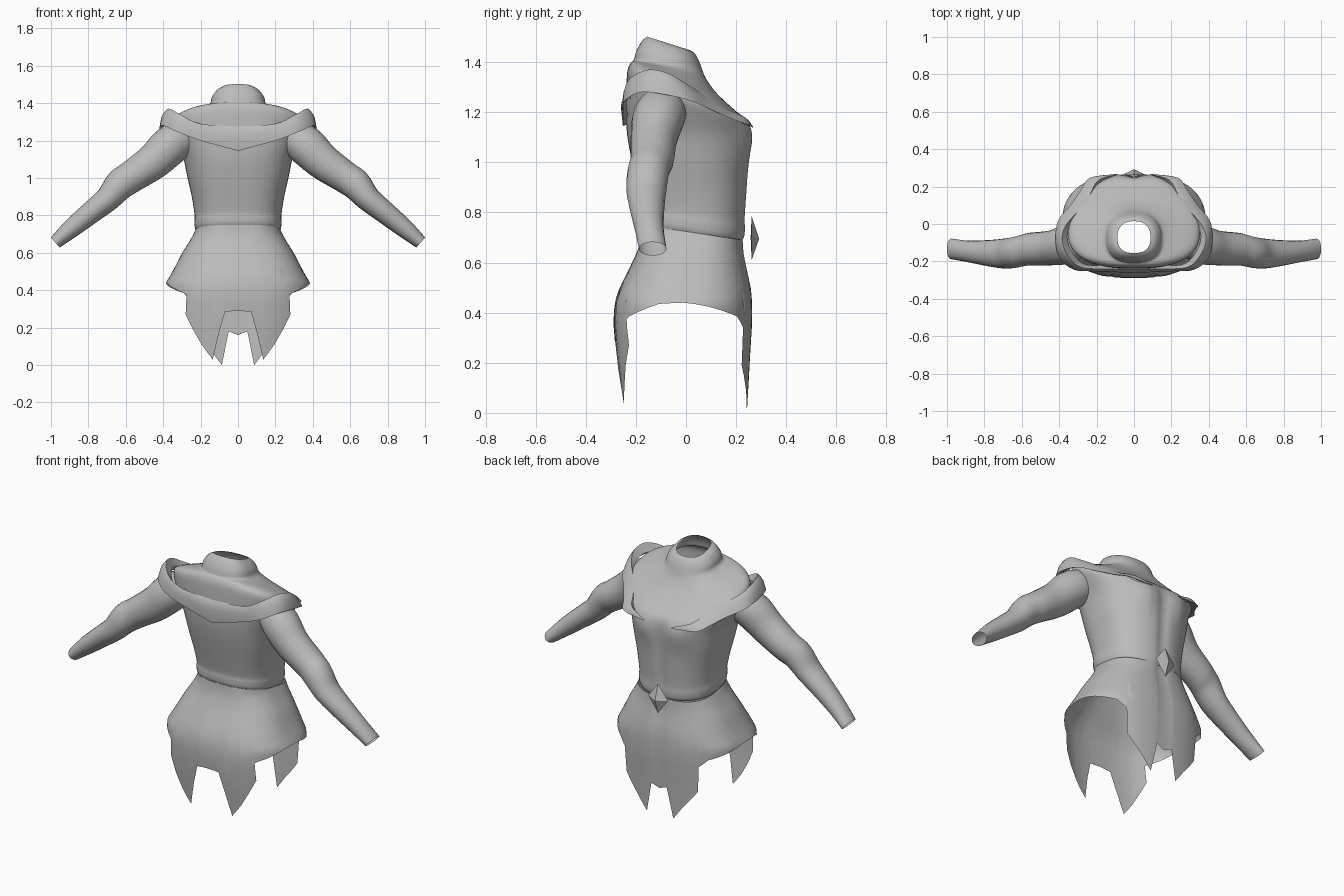
import bpy
import math
from mathutils import Vector

if "Cube" in bpy.data.objects:
    bpy.data.objects.remove(bpy.data.objects["Cube"])

cloth = bpy.data.materials.new("grey_cloth")
cloth.use_nodes = True
GREY = (0.5, 0.5, 0.5, 1)
cloth.diffuse_color = GREY
cloth.node_tree.nodes["Principled BSDF"].inputs["Base Color"].default_value = GREY


def make(name, verts, faces, smooth=True):
    mesh = bpy.data.meshes.new(name)
    mesh.from_pydata([tuple(v) for v in verts], [], faces)
    mesh.materials.append(cloth)
    obj = bpy.data.objects.new(name, mesh)
    bpy.context.scene.collection.objects.link(obj)
    bpy.ops.object.select_all(action='DESELECT')
    obj.select_set(True)
    bpy.context.view_layer.objects.active = obj
    if smooth:
        bpy.ops.object.shade_smooth_by_angle(angle=math.radians(50))
    return obj


def loft(name, rows, closed):
    """Skin a list of equally long point rows."""
    n = len(rows[0])
    faces = []
    for r in range(len(rows) - 1):
        for c in range(n if closed else n - 1):
            d = (c + 1) % n
            faces.append((r * n + c, r * n + d, (r + 1) * n + d, (r + 1) * n + c))
    return make(name, [p for row in rows for p in row], faces)


def mirror(obj):
    mod = obj.modifiers.new("mirror", 'MIRROR')
    mod.use_clip = True


def smooth_path(points, steps):
    """Catmull-Rom resampling of tuples of any length."""
    pts = [Vector(p) for p in points]
    pts = [2 * pts[0] - pts[1]] + pts + [2 * pts[-1] - pts[-2]]
    out = []
    for a, b, c, d in zip(pts, pts[1:], pts[2:], pts[3:]):
        for k in range(steps):
            t = k / steps
            out.append(0.5 * (2 * b + (c - a) * t + (2 * a - 5 * b + 4 * c - d) * t * t
                              + (3 * b - a - 3 * c + d) * t ** 3))
    return out + [pts[-2]]


def lookup(table, x):
    """Linear interpolation in rows sorted by their first value."""
    if x <= table[0][0]:
        return table[0][1:]
    for lo, hi in zip(table, table[1:]):
        if x <= hi[0]:
            f = (x - lo[0]) / (hi[0] - lo[0])
            return tuple(p + (q - p) * f for p, q in zip(lo[1:], hi[1:]))
    return table[-1][1:]


SQUARE = 2.6   # roundness of the body cross-section
HIP = 0.385


def section(t, width, back, front, front_power=SQUARE):
    """Point on the half body outline; t runs from centre back to centre front."""
    s, c = max(math.sin(t), 0), -math.cos(t)
    power = front_power if c > 0 else SQUARE
    x = width * s ** (2 / power)
    side = math.copysign(abs(c) ** (2 / power), c)
    y = (front + back) / 2 + side * (front - back) / 2
    return x, y, side


def bump(x, z, cx, cz, rx, rz):
    return math.exp(-((x - cx) / rx) ** 2 - ((z - cz) / rz) ** 2)


# Ragged hem: distance of the cloth strip from the centre, where its end lands, height
back_hem = [(0, 0, .29), (.07, .07, .285), (.135, .14, .03), (.2, .2, .11), (.25, .282, .27),
            (.28, .252, .36), (.31, .29, .385), (.375, .375, .435)]
front_hem = [(0, 0, .16), (.05, .05, .18), (.09, .09, 0), (.15, .15, .08), (.225, .238, .19),
             (.25, .243, .34), (.3, .29, .385), (.375, .375, .425)]


def hem_angle(x):
    return math.asin(min(x / HIP, 1) ** (SQUARE / 2))


hem = [(hem_angle(a), hem_angle(b), z) for a, b, z in back_hem]
hem.append((math.pi / 2, math.pi / 2, .44))
hem += [(math.pi - hem_angle(a), math.pi - hem_angle(b), z) for a, b, z in reversed(front_hem)]
angles = sorted({round(a, 4) for a in [h[0] for h in hem] + [math.pi * k / 36 for k in range(37)]})

# Bodice: height, front tilt, half width, back, front
rings = [
    (1.475, -.027, .088, -.155, .015), (1.46, -.025, .117, -.175, .035),
    (1.425, -.02, .142, -.198, .052), (1.39, -.02, .152, -.208, .065),
    (1.37, -.035, .2, -.212, .08), (1.34, -.055, .285, -.222, .115),
    (1.305, -.06, .345, -.234, .155), (1.25, -.05, .352, -.238, .205),
    (1.19, -.02, .328, -.24, .24), (1.11, 0, .293, -.235, .252),
    (1.0, 0, .27, -.215, .25), (.9, 0, .247, -.193, .245), (.8, -.02, .232, -.176, .237),
    (.765, -.03, .233, -.176, .238), (.735, -.03, .231, -.175, .235),
    (.72, -.03, .226, -.17, .228)]
rows = []
for z, tilt, width, back, front in smooth_path(rings, 3):
    row = []
    for t in angles:
        x, y, side = section(t, width, back, front, 2.35)
        # Rounded bust with a seam between the halves
        if side > 0:
            y += 0.022 * bump(x, z, .12, 1.1, .08, .09) - 0.012 * bump(x, z, 0, .92, .03, .25)
        row.append((x, y, z + tilt * side))
    rows.append(row)
mirror(loft("bodice", rows, False))

# Skirt: height, half width, back, front
skirt_shape = [(0, .37, -.25, .245), (.2, .38, -.277, .255), (.36, .385, -.29, .265),
               (.44, .385, -.285, .265), (.5, .35, -.265, .26), (.6, .298, -.215, .238),
               (.66, .26, -.188, .228), (.72, .227, -.171, .228)]
rows = []
for k in range(15):
    f = k / 14
    row = []
    for a in angles:
        end, low = lookup(hem, a)
        t = a + (end - a) * f
        top = .72 - .03 * section(t, 1, -1, 1)[2]
        z = top + (low - top) * f
        x, y, side = section(t, *lookup(skirt_shape, z))
        if side > 0:
            y -= 0.012 * bump(x, z, 0, .5, .03, .35)
        row.append((x, y, z))
    rows.append(row)
mirror(loft("skirt", rows, False))

# Sleeves: centre x, y, z, then radius in depth and radius across
arm = [(.22, -.08, 1.23, .07, .07), (.34, -.105, 1.19, .105, .105), (.45, -.128, 1.09, .093, .097),
       (.565, -.135, 1.01, .087, .086), (.63, -.15, .965, .084, .083), (.695, -.158, .89, .08, .068),
       (.78, -.156, .82, .07, .06), (.885, -.147, .735, .058, .051), (.977, -.133, .655, .055, .036)]
path = smooth_path(arm, 4)
rows = []
for i, p in enumerate(path):
    ahead, behind = path[min(i + 1, len(path) - 1)], path[max(i - 1, 0)]
    run = Vector((ahead[0] - behind[0], 0, ahead[2] - behind[2])).normalized()
    across = Vector((-run.z, 0, run.x))
    depth = Vector((0, 1, 0))
    rows.append([Vector(p[:3]) + depth * p[3] * math.cos(a) + across * p[4] * math.sin(a)
                 for a in (math.tau * k / 20 for k in range(20))])
mirror(loft("sleeves", rows, True))

# Draped collar, centre back to front tip: rim point, then lower outer point
collar = [(0, -.24, 1.275, 0, -.252, 1.145), (.2, -.24, 1.29, .2, -.252, 1.2),
          (.3, -.225, 1.335, .32, -.245, 1.245), (.365, -.15, 1.37, .4, -.18, 1.28),
          (.385, -.07, 1.355, .42, -.08, 1.27), (.36, 0, 1.315, .405, .02, 1.245),
          (.29, .08, 1.265, .34, .1, 1.21), (.235, .16, 1.215, .285, .18, 1.175),
          (.19, .235, 1.18, .235, .247, 1.15), (.09, .266, 1.145, .09, .268, 1.138)]
rows = []
for p in smooth_path(collar, 4):
    rim, low = Vector(p[:3]), Vector(p[3:])
    drop = (rim - low).length
    outward = Vector((rim.x, rim.y + .03, 0)).normalized()
    inner = rim - outward * drop * .3 - Vector((0, 0, drop * .45))
    shoulder = rim.lerp(low, .1) + outward * drop * .06
    swell = rim.lerp(low, .4) + outward * drop * .12
    under = low - outward * drop * .25 + Vector((0, 0, drop * .1))
    rows.append([inner, rim, shoulder, swell, low, under])
mirror(loft("collar", rows, False))

# Faceted diamond buckle with a nearly flat back
ring = [(.065, .262, .7), (0, .262, .785), (-.065, .262, .7), (0, .262, .61)]
make("buckle", ring + [(0, .292, .695), (0, .258, .7)],
     [(k, (k + 1) % 4, 4) for k in range(4)] + [((k + 1) % 4, k, 5) for k in range(4)], False)
